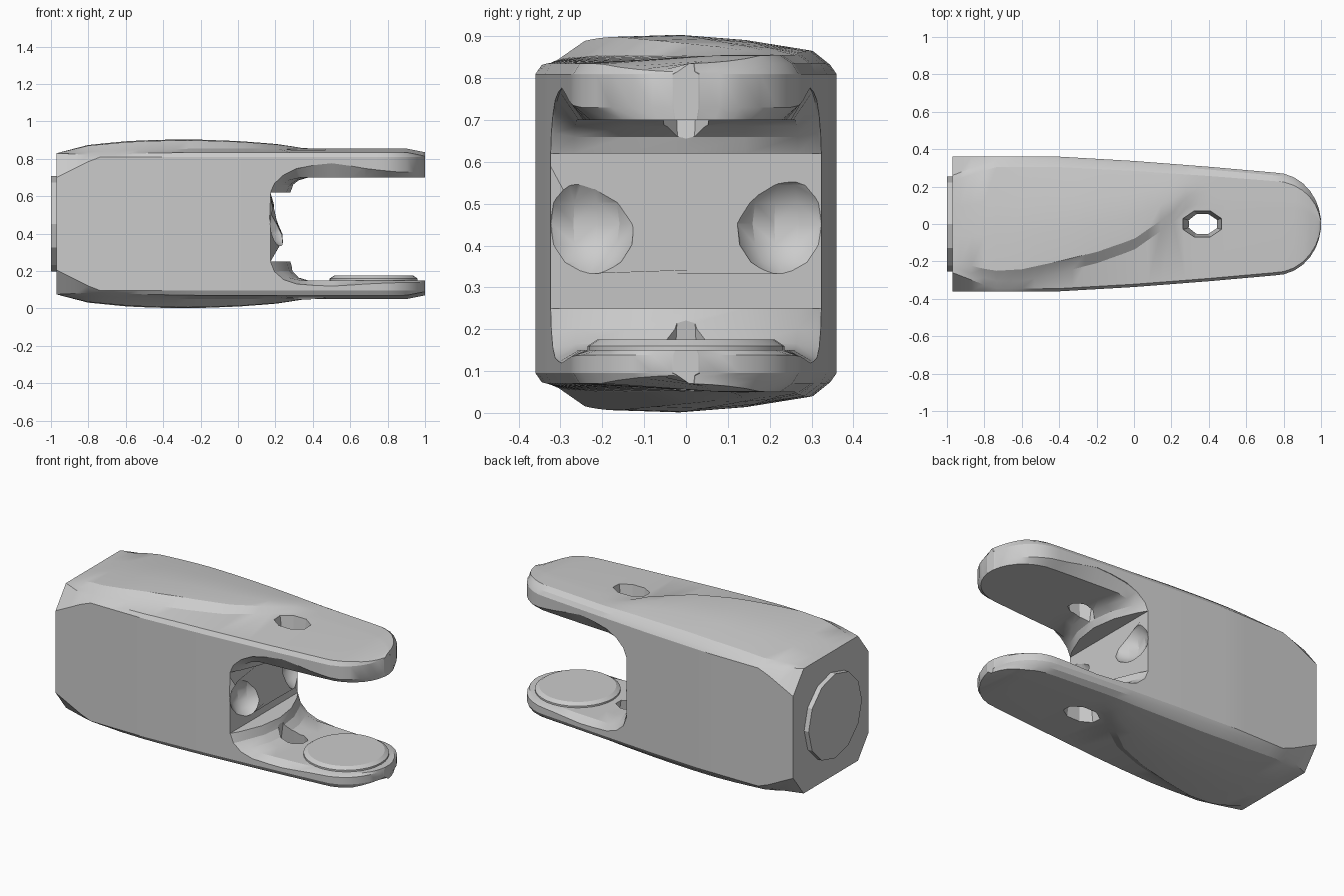
import bpy, bmesh, math
from mathutils import Matrix

if "Cube" in bpy.data.objects:
    bpy.data.objects.remove(bpy.data.objects["Cube"], do_unlink=True)

HEIGHT = 0.905
MID = HEIGHT / 2


def lerp(table, x):
    """Piecewise linear lookup in a list of (x, value) pairs."""
    if x <= table[0][0]:
        return table[0][1]
    for (a, va), (b, vb) in zip(table, table[1:]):
        if x <= b:
            return va + (vb - va) * (x - a) / (b - a)
    return table[-1][1]


def make_object(name, bm):
    bmesh.ops.recalc_face_normals(bm, faces=bm.faces)
    mesh = bpy.data.meshes.new(name)
    bm.to_mesh(mesh)
    bm.free()
    obj = bpy.data.objects.new(name, mesh)
    bpy.context.collection.objects.link(obj)
    return obj


def loft(name, rings):
    """Skin closed rings of equal length and cap both ends."""
    bm = bmesh.new()
    rows = [[bm.verts.new(p) for p in ring] for ring in rings]
    n = len(rows[0])
    for a, b in zip(rows, rows[1:]):
        for i in range(n):
            j = (i + 1) % n
            bm.faces.new((a[i], a[j], b[j], b[i]))
    bm.faces.new(rows[0])
    bm.faces.new(rows[-1])
    return make_object(name, bm)


def cone(name, sides, r1, r2, depth, matrix):
    bm = bmesh.new()
    bmesh.ops.create_cone(bm, cap_ends=True, segments=sides, radius1=r1,
                          radius2=r2, depth=depth, matrix=matrix)
    return make_object(name, bm)


def smooth(obj, angle):
    bpy.ops.object.select_all(action='DESELECT')
    obj.select_set(True)
    bpy.context.view_layer.objects.active = obj
    bpy.ops.object.shade_smooth_by_angle(angle=math.radians(angle))


# Plan outline: slow taper, then a round tip
TAPER = [(-0.4, 0.36), (0, 0.337), (0.4, 0.306), (0.75, 0.275)]
TIP = [0.75 + 0.25 * math.sin(math.radians(a)) for a in (12, 25, 38, 50, 62, 73, 83)]


def half_width(x):
    if x <= 0.75:
        return lerp(TAPER, x)
    return max(0.03, 0.275 * math.sqrt(max(0, 1 - ((x - 0.75) / 0.25) ** 2)))


# Body section: flat sides, chamfered corners, crescent swelling above and below
BASE = [(-0.97, 0.83), (-0.5, 0.85), (-0.2, 0.855), (0.9, 0.855), (1, 0.835)]
SWELL = [(-0.97, 0), (-0.8, 0.037), (-0.6, 0.048), (-0.3, 0.051), (0, 0.04),
         (0.2, 0.025), (0.3, 0.01), (0.36, 0)]
CREST = [(-0.97, -0.85), (-0.6, -0.78), (-0.2, -0.5), (0, -0.28), (0.2, 0.2), (0.3, 0.6)]


def body_ring(x):
    w = half_width(x)
    c = min(lerp([(-0.97, 0.1), (-0.75, 0.015)], x), 0.3 * w)
    side = lerp([(-0.97, 0.7), (-0.75, 0.81)], x)
    base, swell, u = (lerp(t, x) for t in (BASE, SWELL, CREST))
    flat = (w - c) * 0.9
    edge = base - lerp([(-0.97, 0), (-0.75, 0.02)], x)
    span = 0.97 - u
    top = [(-w, side), (c - w, edge),
           (flat * max(u - 0.2, -0.98), base),
           (flat * u, base + 0.9 * swell),
           (flat * (u + span * 0.33), base + swell),
           (flat * (u + span * 0.67), base + 0.75 * swell),
           (flat * 0.98, base + 0.25 * swell), (w - c, edge), (w, side)]
    bottom = [(y, HEIGHT - z) for y, z in reversed(top)]
    return [(x, y, z) for y, z in top + bottom]


stations = [-0.97, -0.93] + [-0.87 + 0.0675 * i for i in range(25)] + TIP + [1.0]
body = loft("fork_body", [body_ring(x) for x in stations])

# Slot between the arms, with a rounded floor and scooped arm edges
ROOF = [(0.28, 0.62), (0.295, 0.66), (0.33, 0.685), (0.38, 0.7)]
FLOOR = [(0.28, 0.25), (0.295, 0.2), (0.33, 0.165), (0.38, 0.15)]
LIFT = [(0.28, 0), (0.35, 0.04), (0.5, 0.08), (0.7, 0.045), (0.85, 0.03)]


def slot_ring(s):
    w = half_width(s)
    lift = lerp(LIFT, s)
    fade = max(0, 1 - (s - 0.28) / 0.3)
    ys = [-w - 0.1, -w, -0.85 * w, -0.45 * w, 0, 0.45 * w, 0.85 * w, w, w + 0.1]
    lifts = [lift if abs(y) >= w else 0 for y in ys]
    top = [(y, lerp(ROOF, s) + d) for y, d in zip(ys, lifts)]
    low = [(y, lerp(FLOOR, s) - 0.4 * d) for y, d in zip(ys, lifts)]
    return [(s - 0.11 * (y / 0.33) ** 2 * fade, y, z) for y, z in top + low[::-1]]


slot_stations = [0.28, 0.295, 0.33, 0.38, 0.45, 0.52, 0.6, 0.68, 0.75] + TIP + [1.0, 1.1]
cutters = [loft("slot_cutter", [slot_ring(s) for s in slot_stations])]

# Round scoops at both sides of the slot floor
for side in (-1, 1):
    bm = bmesh.new()
    bmesh.ops.create_uvsphere(bm, u_segments=14, v_segments=8, radius=0.13,
                              matrix=Matrix.Translation((0.27, side * 0.24, MID)))
    cutters.append(make_object("scoop_cutter", bm))

# Tapered oblong hole through each arm
for sign in (-1, 1):
    place = (Matrix.Translation((0.365, 0, MID + sign * 0.3))
             @ Matrix.Diagonal((1.4, 0.95, sign, 1))
             @ Matrix.Rotation(math.pi / 8, 4, 'Z'))
    cutters.append(cone("hole_cutter", 8, 0.045, 0.09, 0.36, place))

# Apply the cuts and drop the cutters
for cutter in cutters:
    cutter.hide_render = True
    mod = body.modifiers.new("cut", 'BOOLEAN')
    mod.operation = 'DIFFERENCE'
    mod.solver = 'EXACT'
    mod.object = cutter
depsgraph = bpy.context.evaluated_depsgraph_get()
cut_mesh = bpy.data.meshes.new_from_object(body.evaluated_get(depsgraph))
body.modifiers.clear()
body.data = cut_mesh
for cutter in cutters:
    bpy.data.objects.remove(cutter, do_unlink=True)
smooth(body, 25)

# Raised pad on the lower arm
pad = cone("lower_arm_pad", 32, 0.235, 0.235, 0.05, Matrix.Translation((0.725, 0, 0.135)))
rim = cone("lower_arm_pad_top", 32, 0.235, 0.212, 0.015, Matrix.Translation((0.725, 0, 0.1675)))
for part in (pad, rim):
    smooth(part, 25)

# Round plug on the rear end
cone("rear_plug", 12, 0.255, 0.255, 0.1,
     Matrix.Translation((-0.95, 0, MID)) @ Matrix.Rotation(math.pi / 2, 4, 'Y'))
